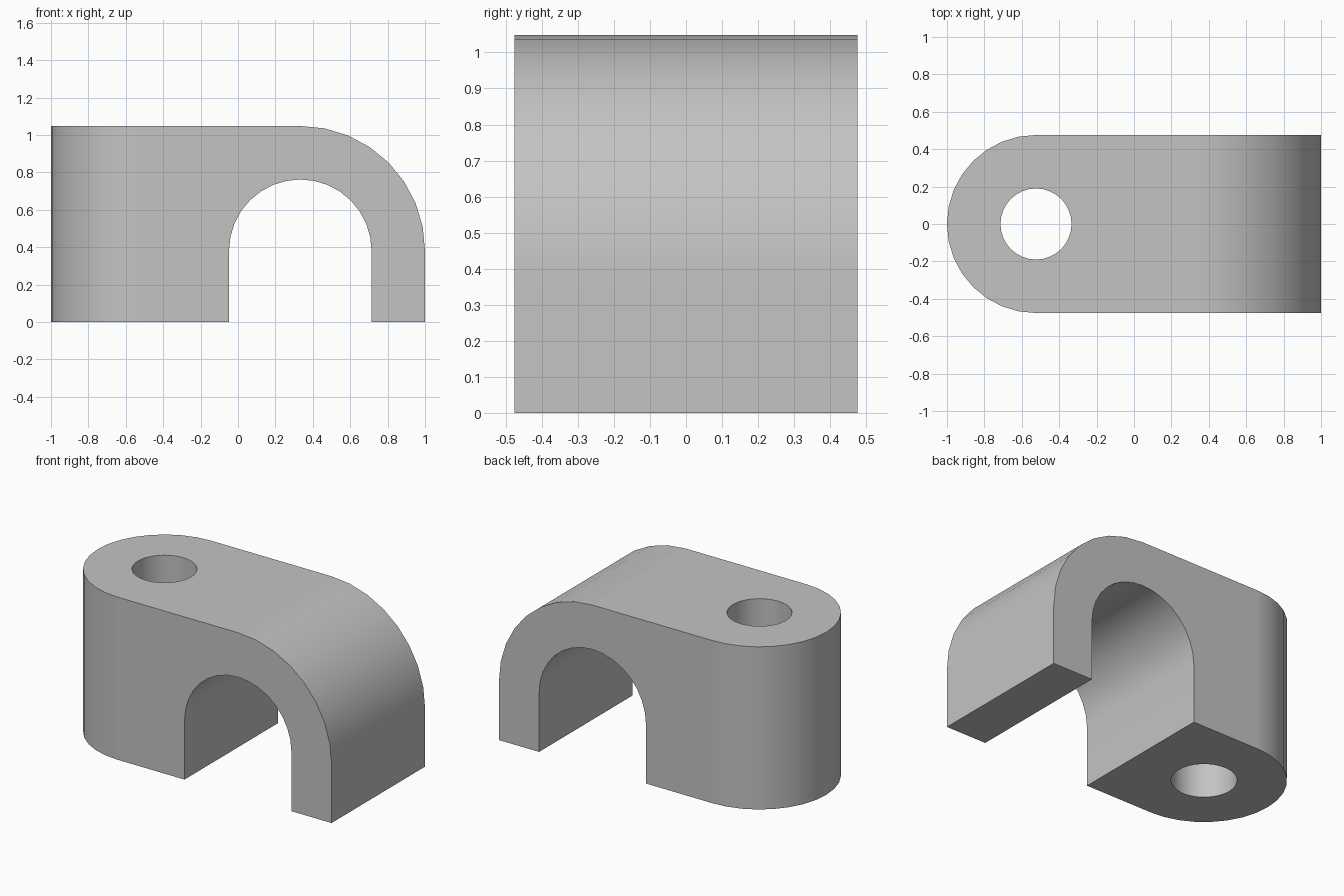
import bpy
import bmesh
from math import cos, sin, pi

cube = bpy.data.objects.get("Cube")
if cube:
    bpy.data.objects.remove(cube, do_unlink=True)

HALF_WIDTH = 0.476      # also the radius of the rounded end
HOLE_X, HOLE_R = -0.524, 0.19
ARCH_X, ARCH_Z = 0.333, 0.381
ARCH_IN, ARCH_OUT = 0.381, 0.667

grey = bpy.data.materials.new("plain grey")
grey.use_nodes = True
colour = (0.55, 0.55, 0.55, 1)
grey.diffuse_color = colour
grey.node_tree.nodes["Principled BSDF"].inputs["Base Color"].default_value = colour


def arc(cx, cy, r, start, end, steps):
    """Points along an arc, with angles in half turns."""
    angles = [pi * (start + (end - start) * i / steps) for i in range(steps + 1)]
    return [(cx + r * cos(a), cy + r * sin(a)) for a in angles]


def prism(name, outline, place, depth):
    """Extrude a 2D outline, placed in space by place(u, v)."""
    bm = bmesh.new()
    face = bm.faces.new([bm.verts.new(place(u, v)) for u, v in outline])
    walls = bmesh.ops.extrude_face_region(bm, geom=[face])
    moved = [g for g in walls["geom"] if isinstance(g, bmesh.types.BMVert)]
    bmesh.ops.translate(bm, vec=depth, verts=moved)
    bmesh.ops.recalc_face_normals(bm, faces=bm.faces)
    mesh = bpy.data.meshes.new(name)
    bm.to_mesh(mesh)
    bm.free()
    mesh.materials.append(grey)
    ob = bpy.data.objects.new(name, mesh)
    bpy.context.collection.objects.link(ob)
    return ob


def combine(target, tool, operation):
    mod = target.modifiers.new(operation.lower(), 'BOOLEAN')
    mod.operation, mod.object, mod.solver = operation, tool, 'EXACT'
    bpy.ops.object.modifier_apply(modifier=mod.name)
    bpy.data.objects.remove(tool, do_unlink=True)


# Side profile: block, rounded shoulder and arched opening
side = [(-2, 0)]
side += [(ARCH_X - ARCH_IN, 0)]
side += arc(ARCH_X, ARCH_Z, ARCH_IN, 1, 0, 16)
side += [(ARCH_X + ARCH_IN, 0), (ARCH_X + ARCH_OUT, 0)]
side += arc(ARCH_X, ARCH_Z, ARCH_OUT, 0, 0.5, 8)
side += [(-2, ARCH_Z + ARCH_OUT)]
clamp = prism("pipe_clamp", side, lambda u, v: (u, -1, v), (0, 2, 0))
bpy.ops.object.select_all(action='DESELECT')
bpy.context.view_layer.objects.active = clamp
clamp.select_set(True)

# Plan outline with the rounded left end, then the bolt hole
plan = arc(HOLE_X, 0, HALF_WIDTH, 0.5, 1.5, 16) + [(2, -HALF_WIDTH), (2, HALF_WIDTH)]
hole = arc(HOLE_X, 0, HOLE_R, 0, 2, 32)[:-1]
for name, outline, operation in (("plan_cutter", plan, 'INTERSECT'),
                                 ("hole_cutter", hole, 'DIFFERENCE')):
    cutter = prism(name, outline, lambda u, v: (u, v, -1), (0, 0, 3))
    cutter.hide_render = True
    combine(clamp, cutter, operation)

# Smooth curves, crisp edges, flat faces kept flat
bpy.ops.object.shade_smooth_by_angle(angle=pi / 6)
weighted = clamp.modifiers.new("flat_faces", 'WEIGHTED_NORMAL')
weighted.keep_sharp = True
